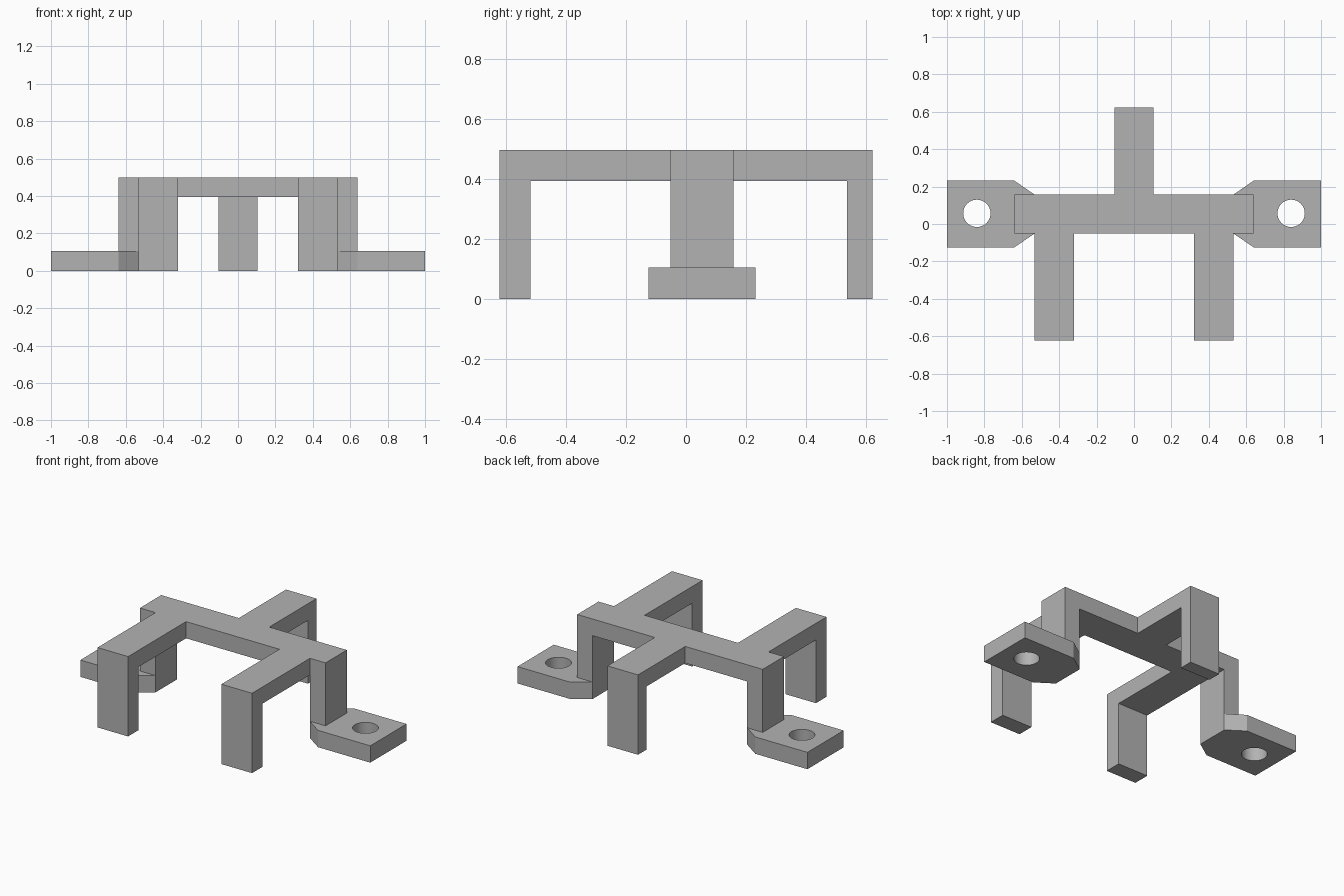
import bpy
import bmesh
from mathutils import Matrix, Vector

cube = bpy.data.objects.get("Cube")
if cube:
    bpy.data.objects.remove(cube)

grey = bpy.data.materials.new("plain grey")
grey.use_nodes = True
colour = (0.45, 0.45, 0.45, 1)
grey.diffuse_color = colour
grey.node_tree.nodes["Principled BSDF"].inputs["Base Color"].default_value = colour

TOP, UNDER, PLATE = 0.498, 0.394, 0.105
BEAM_Y = (-0.052, 0.158)
END = 0.623


def extrude(name, profile, axis, low, high):
    """Extrude a 2D profile along x, y or z between two positions."""
    place = {"x": lambda a, b: (low, a, b),
             "y": lambda a, b: (a, low, b),
             "z": lambda a, b: (a, b, low)}[axis]
    bm = bmesh.new()
    face = bm.faces.new([bm.verts.new(place(a, b)) for a, b in profile])
    shift = Vector([high - low if axis == k else 0 for k in "xyz"])
    moved = bmesh.ops.extrude_face_region(bm, geom=[face])["geom"]
    bmesh.ops.translate(bm, vec=shift, verts=[v for v in moved if isinstance(v, bmesh.types.BMVert)])
    bmesh.ops.recalc_face_normals(bm, faces=bm.faces)
    mesh = bpy.data.meshes.new(name)
    bm.to_mesh(mesh)
    bm.free()
    mesh.materials.append(grey)
    obj = bpy.data.objects.new(name, mesh)
    bpy.context.collection.objects.link(obj)
    return obj


def boolean(target, other, operation):
    """Apply a boolean and discard the second solid."""
    mod = target.modifiers.new("join", "BOOLEAN")
    mod.object, mod.operation, mod.solver = other, operation, "EXACT"
    bpy.context.view_layer.objects.active = target
    bpy.ops.object.modifier_apply(modifier=mod.name)
    bpy.data.objects.remove(other)


def leg_profile(outer, inner, root):
    """Side outline of an arm that bends down into a leg."""
    return [(root, TOP), (outer, TOP), (outer, 0), (inner, 0), (inner, UNDER), (root, UNDER)]


# Cross beam with a leg at each end
frame = extrude("frame", [(-0.64, 0), (-0.64, TOP), (0.64, TOP), (0.64, 0),
                          (0.533, 0), (0.533, UNDER), (-0.533, UNDER), (-0.533, 0)], "y", *BEAM_Y)

# Rear arm, then the two front arms
boolean(frame, extrude("rear_arm", leg_profile(END, 0.538, 0.1), "x", -0.105, 0.105), "UNION")
for low, high in ((-0.533, -0.322), (0.322, 0.533)):
    boolean(frame, extrude("front_arm", leg_profile(-END, -0.519, 0), "x", low, high), "UNION")

# Drilled foot plates, tapering in to the side legs
for s in (-1, 1):
    outline = [(0.533, BEAM_Y[0]), (0.64, -0.125), (1, -0.125),
               (1, 0.232), (0.64, 0.232), (0.533, BEAM_Y[1])]
    plate = extrude("foot_plate", [(s * x, y) for x, y in outline], "z", 0, PLATE)
    bm = bmesh.new()
    bmesh.ops.create_cone(bm, cap_ends=True, segments=48, radius1=0.073, radius2=0.073, depth=0.5,
                          matrix=Matrix.Translation((s * 0.84, 0.057, 0)))
    mesh = bpy.data.meshes.new("hole_cutter")
    bm.to_mesh(mesh)
    bm.free()
    mesh.materials.append(grey)
    cutter = bpy.data.objects.new("hole_cutter", mesh)
    cutter.hide_render = True
    bpy.context.collection.objects.link(cutter)
    boolean(plate, cutter, "DIFFERENCE")
    boolean(frame, plate, "UNION")

# Smooth the hole walls while keeping every corner crisp
bpy.ops.object.select_all(action="DESELECT")
frame.select_set(True)
bpy.context.view_layer.objects.active = frame
bpy.ops.object.shade_smooth_by_angle(angle=0.4)
